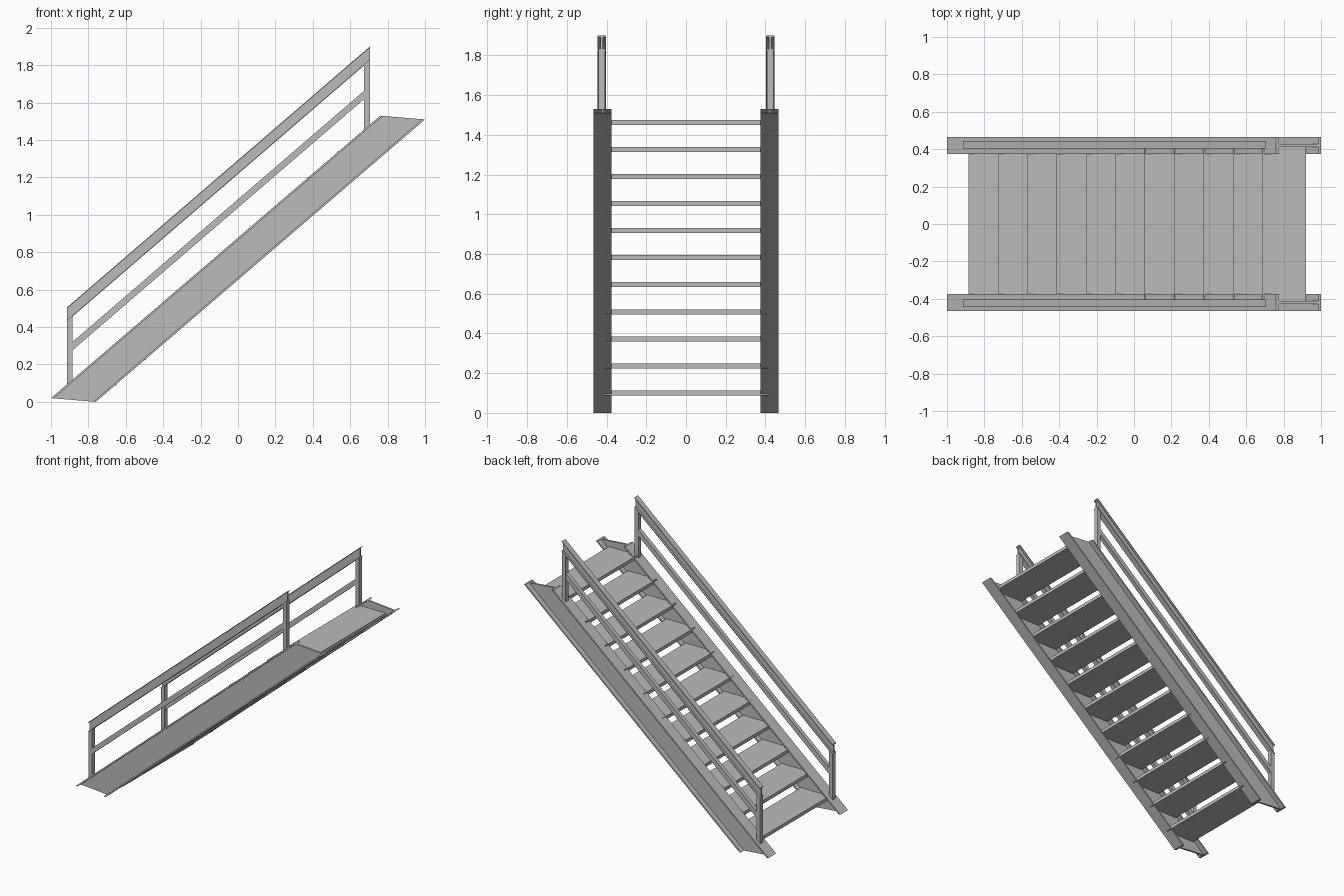
import bpy
import bmesh
from mathutils import Vector

cube = bpy.data.objects.get("Cube")
if cube:
    bpy.data.objects.remove(cube, do_unlink=True)

steel = bpy.data.materials.new("grey steel")
steel.use_nodes = True
GREY = (0.5, 0.5, 0.5, 1)
steel.diffuse_color = GREY
steel.node_tree.nodes["Principled BSDF"].inputs["Base Color"].default_value = GREY


def finish(name, bm):
    bmesh.ops.recalc_face_normals(bm, faces=bm.faces)
    mesh = bpy.data.meshes.new(name)
    bm.to_mesh(mesh)
    bm.free()
    mesh.materials.append(steel)
    obj = bpy.data.objects.new(name, mesh)
    bpy.context.collection.objects.link(obj)


def add_prism(bm, profile, y, width):
    """Extrude an (x, z) outline to a given width centred on y."""
    verts = [bm.verts.new((x, y - width / 2, z)) for x, z in profile]
    face = bm.faces.new(verts)
    out = bmesh.ops.extrude_face_region(bm, geom=[face])
    moved = [v for v in out["geom"] if isinstance(v, bmesh.types.BMVert)]
    bmesh.ops.translate(bm, verts=moved, vec=(0, width, 0))


def prism(name, profile, y, width):
    bm = bmesh.new()
    add_prism(bm, profile, y, width)
    finish(name, bm)


def sloped_beam(name, top, bottom, run, y, width, web, t):
    """I-beam along run; t is the flange share of the end cut from top to bottom."""
    top, bottom, run = Vector(top), Vector(bottom), Vector(run)

    def strip(a, b):
        p, q = top.lerp(bottom, a), top.lerp(bottom, b)
        return [p, q, q + run, p + run]

    bm = bmesh.new()
    add_prism(bm, strip(0, t), y, width)
    add_prism(bm, strip(t, 1 - t), y, web)
    add_prism(bm, strip(1 - t, 1), y, width)
    finish(name, bm)


def rect(x0, x1, z0, z1):
    return [(x0, z0), (x1, z0), (x1, z1), (x0, z1)]


RAIL_RUN = (1.62, 1.395)
for side, s in (("left", 1), ("right", -1)):
    # Sloped side beam
    sloped_beam(side + "_stringer", (-1, 0.02), (-0.76, 0), (1.76, 1.51),
                s * 0.42, 0.09, 0.014, 0.06)
    # Handrail and middle rail, with plumb-cut ends
    y = s * 0.424
    sloped_beam(side + "_handrail", (-0.915, 0.505), (-0.915, 0.43), RAIL_RUN,
                y, 0.042, 0.012, 0.09)
    prism(side + "_middle_rail",
          [(-0.915, 0.25), (0.705, 1.645), (0.705, 1.69), (-0.915, 0.295)], y, 0.03)
    # End posts, cut to the slope top and bottom
    for end, x, z in (("lower", -0.915, 0.09), ("upper", 0.675, 1.455)):
        rise = 0.03 * RAIL_RUN[1] / RAIL_RUN[0]
        prism(f"{side}_{end}_post",
              [(x, z), (x + 0.03, z + rise), (x + 0.03, z + rise + 0.345),
               (x, z + 0.345)], y, 0.034)

# Treads between the webs of the side beams
for i in range(11):
    x, z = -0.885 + 0.157 * i, 0.088 + 0.1362 * i
    prism(f"tread_{i + 1}", rect(x, x + 0.235, z, z + 0.025), 0, 0.826)
